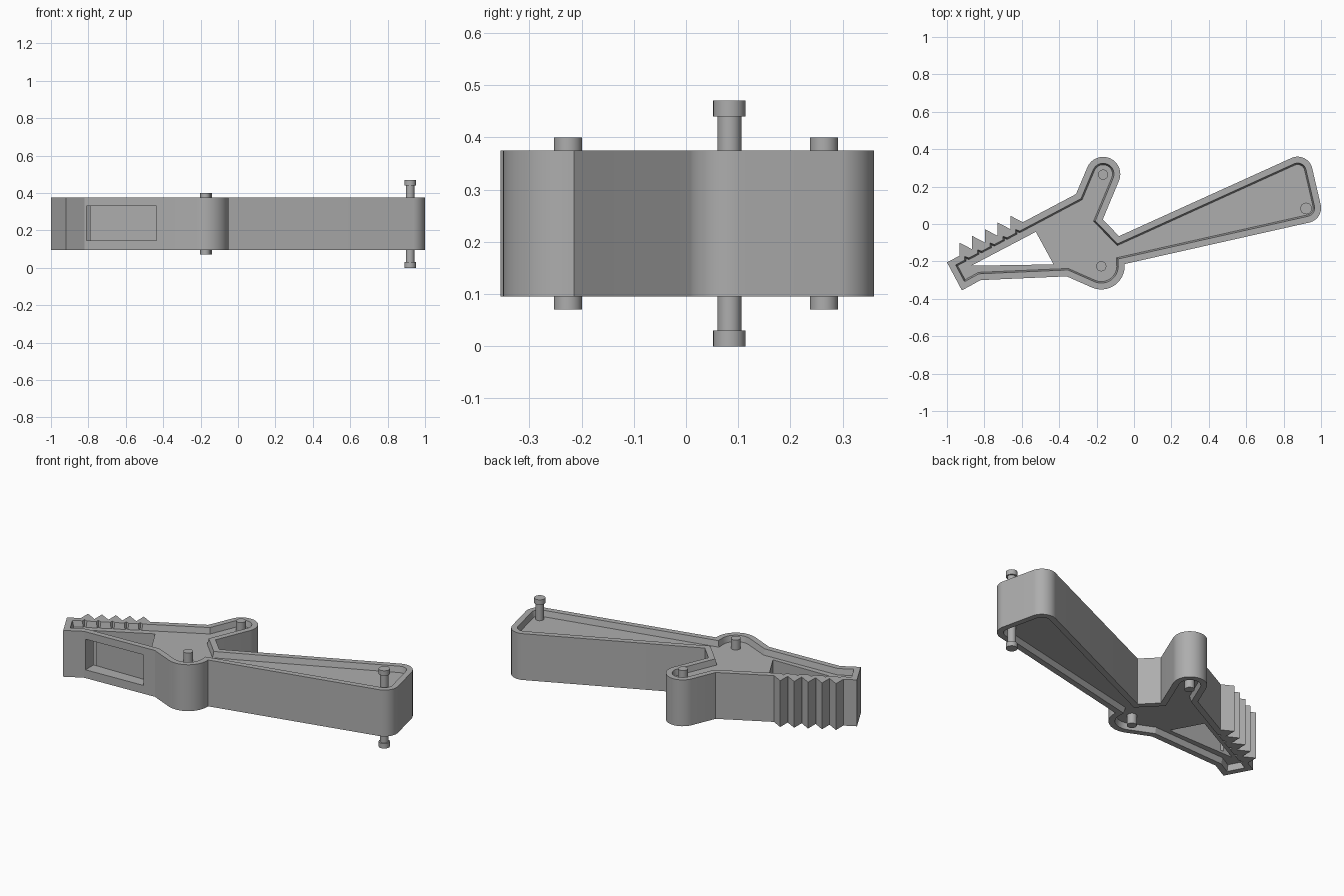
import bpy
import bmesh
from math import cos, sin, radians
from mathutils import Vector

if "Cube" in bpy.data.objects:
    bpy.data.objects.remove(bpy.data.objects["Cube"])

GREY = (0.42, 0.42, 0.42, 1)
grey = bpy.data.materials.new("plain grey")
grey.use_nodes = True
grey.diffuse_color = GREY
grey.node_tree.nodes["Principled BSDF"].inputs["Base Color"].default_value = GREY

BOTTOM, TOP, DEPTH, RIM, DRAFT = 0.095, 0.375, 0.035, 0.034, 0.008


def arc(cx, cy, r, start, end, steps=16):
    angles = [radians(start + (end - start) * i / steps) for i in range(steps + 1)]
    return [(cx + r * cos(a), cy + r * sin(a)) for a in angles]


def offset(points, distance):
    """Move every edge of a counter-clockwise outline inwards."""
    result = []
    for i, p in enumerate(points):
        p = Vector(p)
        before = (p - Vector(points[i - 1])).normalized()
        after = (Vector(points[(i + 1) % len(points)]) - p).normalized()
        n1, n2 = Vector((-before.y, before.x)), Vector((-after.y, after.x))
        result.append(tuple(p + (n1 + n2) * distance / (1 + n1.dot(n2))))
    return result


def finish(name, bm):
    bmesh.ops.recalc_face_normals(bm, faces=bm.faces)
    mesh = bpy.data.meshes.new(name)
    bm.to_mesh(mesh)
    bm.free()
    mesh.materials.append(grey)
    obj = bpy.data.objects.new(name, mesh)
    bpy.context.collection.objects.link(obj)
    return obj


def add_loft(bm, sections):
    """Closed solid through a list of (outline, height) sections."""
    rings = [[bm.verts.new((x, y, z)) for x, y in pts] for pts, z in sections]
    bm.faces.new(rings[0])
    bm.faces.new(rings[-1])
    for low, high in zip(rings, rings[1:]):
        for i in range(len(low)):
            bm.faces.new((low[i - 1], low[i], high[i], high[i - 1]))


def loft(name, sections):
    bm = bmesh.new()
    add_loft(bm, sections)
    return finish(name, bm)


def select_only(obj):
    bpy.ops.object.select_all(action="DESELECT")
    obj.select_set(True)
    bpy.context.view_layer.objects.active = obj


def cut(obj, cutter):
    cutter.hide_render = True
    mod = obj.modifiers.new("cut", "BOOLEAN")
    mod.operation, mod.solver, mod.object = "DIFFERENCE", "EXACT", cutter
    select_only(obj)
    bpy.ops.object.modifier_apply(modifier=mod.name)
    bpy.data.objects.remove(cutter)


def smooth(obj):
    select_only(obj)
    bpy.ops.object.shade_smooth_by_angle(angle=radians(25))


# Body outline: jaw tip, lower lobe, long handle, notch, upper lobe
jaw_tip, jaw_root = (-1.0, -0.205), (-0.31, 0.16)
slope = (jaw_root[1] - jaw_tip[1]) / (jaw_root[0] - jaw_tip[0])
outline = [jaw_tip, (-0.92, -0.355), (-0.82, -0.30), (-0.36, -0.28)]
outline += arc(-0.175, -0.225, 0.125, 246, 365)
outline += arc(0.92, 0.086, 0.08, -77, 11)
outline += arc(0.875, 0.28, 0.08, 11, 114)
outline += [(-0.08, -0.065), (-0.167, 0.024)]
outline += arc(-0.165, 0.267, 0.092, -24, 156)
outline += [jaw_root]
body = loft("body", [(outline, BOTTOM), (outline, TOP)])

# Recess outline, with small kinks behind the teeth
inner = offset(outline, RIM)
edge = Vector(inner[0])
for i in reversed(range(5)):
    x = -0.905 + 0.068 * i
    y = edge.y + slope * (x - edge.x)
    inner += [(x + 0.022, y + 0.022 * slope), (x, y + 0.02), (x, y)]
floor = offset(inner, DRAFT)

# Shallow recesses on both faces
for level, inward in ((TOP, -1), (BOTTOM, 1)):
    cut(body, loft("recess_cutter", [
        (inner, level - inward * 0.02),
        (inner, level),
        (floor, level + inward * DEPTH)]))

# Triangular opening through the jaw, and the window in its front wall
triangle = [(-0.87, -0.223), (-0.43, -0.216), (-0.525, -0.042)]
cut(body, loft("opening_cutter", [(triangle, 0), (triangle, 0.5)]))
window = [(-0.81, -0.4), (-0.435, -0.4), (-0.435, -0.217), (-0.81, -0.222)]
cut(body, loft("window_cutter", [(window, 0.145), (window, 0.33)]))
smooth(body)

# Saw teeth along the jaw
bm = bmesh.new()
for i in range(5):
    x = -0.933 + 0.068 * i
    y = jaw_tip[1] + slope * (x - jaw_tip[0])
    tooth = [(x, y - 0.004), (x + 0.07, y + 0.07 * slope - 0.004), (x, y + 0.07)]
    add_loft(bm, [(tooth, BOTTOM), (tooth, TOP)])
finish("jaw_teeth", bm)


# Pivot pins, standing out of both recesses
def pin(name, x, y, parts):
    bm = bmesh.new()
    for r, low, high in parts:
        circle = arc(x, y, r, 0, 345, 23)
        add_loft(bm, [(circle, low), (circle, high)])
    smooth(finish(name, bm))


pin("lower_lobe_pin", -0.175, -0.226, [(0.027, 0.07, 0.40)])
pin("upper_lobe_pin", -0.165, 0.264, [(0.027, 0.07, 0.40)])
pin("handle_pin", 0.92, 0.083, [
    (0.023, 0.03, 0.44), (0.031, 0, 0.03), (0.031, 0.44, 0.47)])
